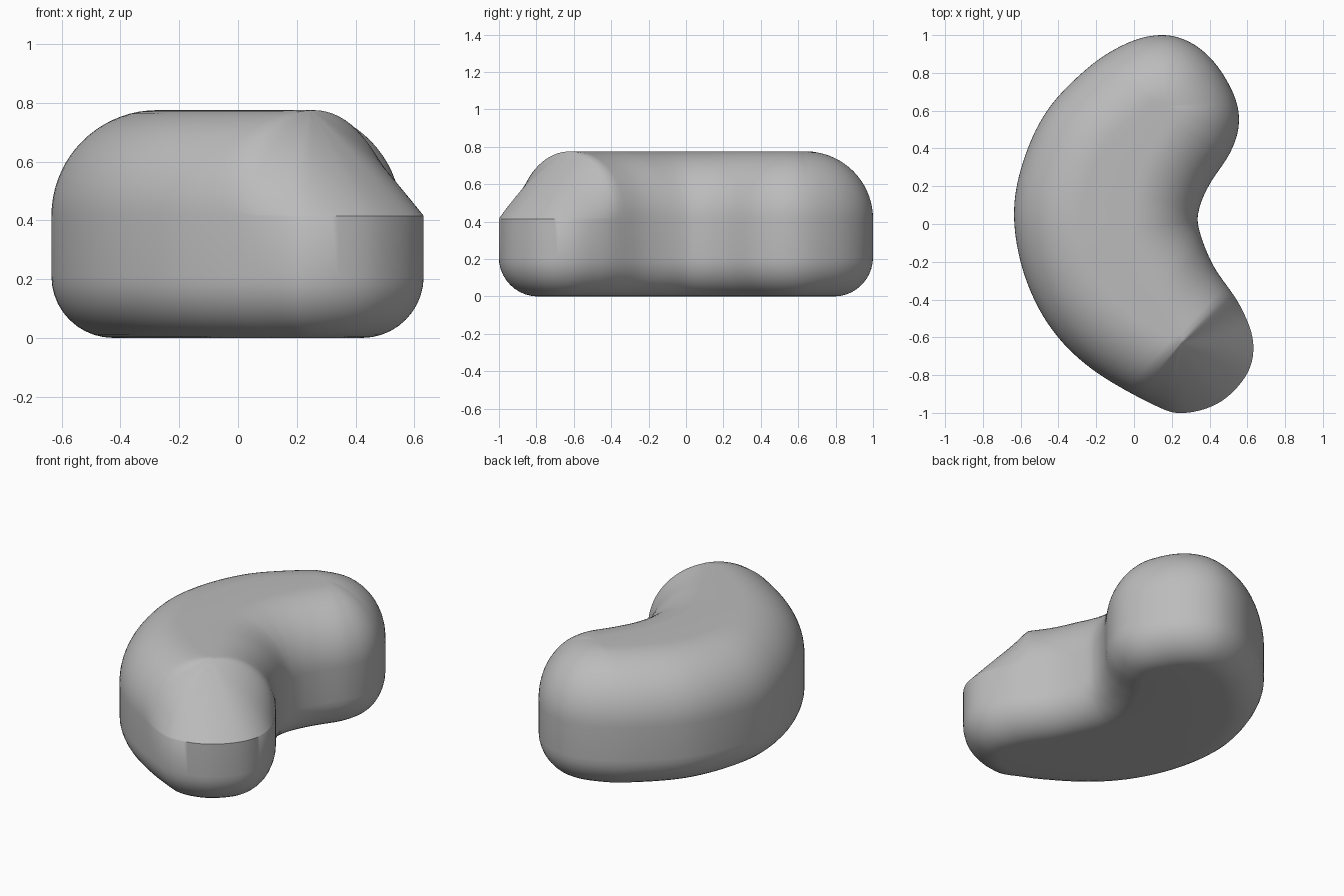
import bpy, bmesh, math
from mathutils import Vector

cube = bpy.data.objects.get("Cube")
if cube:
    bpy.data.objects.remove(cube)

TOP, TOP_R, BOTTOM_R = 0.775, 0.36, 0.21
SHOULDER = TOP - TOP_R

# Plan outline of the bean, clockwise from the back end, and its centre line
OUTLINE = [(.15, 1), (.3, .96), (.43, .85), (.53, .68), (.555, .53), (.51, .38),
           (.4, .21), (.345, .08), (.345, -.03), (.42, -.22), (.56, -.43), (.63, -.62),
           (.6, -.79), (.46, -.94), (.27, -1), (.11, -.96), (-.22, -.77), (-.44, -.55),
           (-.58, -.27), (-.635, .04), (-.59, .32), (-.46, .6), (-.24, .83), (-.03, .96)]
SPINE = [(.17, .62), (0, .42), (-.11, .22), (-.15, .03), (-.11, -.19), (0, -.38), (.25, -.63)]


def smooth_path(points, steps, closed):
    """Sample a Catmull-Rom curve through the points."""
    pts = [Vector(p) for p in points]
    n = len(pts)
    pick = (lambda i: pts[i % n]) if closed else (lambda i: pts[max(0, min(n - 1, i))])
    path = []
    for i in range(n if closed else n - 1):
        a, b, c, d = (pick(i + j) for j in (-1, 0, 1, 2))
        for s in range(steps):
            t = s / steps
            path.append(b + (c - a) * t / 2 + (2 * a - 5 * b + 4 * c - d) * t * t / 2
                        + (3 * b - a - 3 * c + d) * t ** 3 / 2)
    return path if closed else path + [pts[-1]]


def nearest(p, path):
    """Closest point to p on a polyline."""
    best = path[0]
    for a, b in zip(path, path[1:]):
        ab = b - a
        q = a + ab * max(0, min(1, (p - a).dot(ab) / ab.length_squared))
        if (p - q).length < (p - best).length:
            best = q
    return best


edge = smooth_path(OUTLINE, 8, True)
spine = smooth_path(SPINE, 12, False)
feet = [nearest(p, spine) for p in edge]
front_end = spine[-1]
front_dir = Vector((1, -1)).normalized()


def ring_point(p, foot, radius, k):
    """Move an outline point inward by the fraction k of a fillet radius."""
    reach = (p - foot).length
    return p.lerp(foot, min(0.97, radius / reach) * k)


def top_height(p, foot, q, k):
    """Round shoulder, with a sloped ruled cap on the front end."""
    z = TOP_R * math.sqrt(max(0, 1 - (1 - k) ** 2))
    offset = q - front_end
    u = offset.dot(front_dir)
    if u > 0 and (foot - front_end).length < 0.001:
        reach = (p - foot).length
        arch = math.sqrt(max(0, reach ** 2 - offset.length_squared + u * u))
        z = min(z, max(0, arch - u) * TOP_R / reach)
    return SHOULDER + z


bm = bmesh.new()
rings = []

# Rounded underside, from the flat base out to the wall
STEPS = 10
for i in range(STEPS + 1):
    a = math.pi / 2 * i / STEPS
    z = BOTTOM_R * (1 - math.sin(a))
    k = 1 - math.cos(a)
    rings.append([bm.verts.new((*ring_point(p, f, BOTTOM_R, k), z))
                  for p, f in zip(edge, feet)])
rings.reverse()

# Wall and rounded top
STEPS = 18
for i in range(STEPS + 1):
    k = 1 - math.cos(math.pi / 2 * i / STEPS)
    ring = []
    for p, f in zip(edge, feet):
        q = ring_point(p, f, TOP_R, k)
        ring.append(bm.verts.new((*q, top_height(p, f, q, k))))
    rings.append(ring)

for low, high in zip(rings, rings[1:]):
    for i in range(len(edge)):
        j = (i + 1) % len(edge)
        bm.faces.new((low[i], low[j], high[j], high[i]))
caps = [bm.faces.new(rings[0]), bm.faces.new(rings[-1])]
bmesh.ops.recalc_face_normals(bm, faces=bm.faces)
bmesh.ops.triangulate(bm, faces=caps)

mesh = bpy.data.meshes.new("bean_body")
bm.to_mesh(mesh)
bm.free()
body = bpy.data.objects.new("bean_body", mesh)
bpy.context.collection.objects.link(body)

# Plain grey surface
grey = bpy.data.materials.new("plain_grey")
grey.use_nodes = True
colour = (0.5, 0.5, 0.5, 1)
grey.diffuse_color = colour
grey.node_tree.nodes["Principled BSDF"].inputs["Base Color"].default_value = colour
mesh.materials.append(grey)

bpy.ops.object.select_all(action="DESELECT")
body.select_set(True)
bpy.context.view_layer.objects.active = body
bpy.ops.object.shade_smooth_by_angle(angle=math.radians(40))
